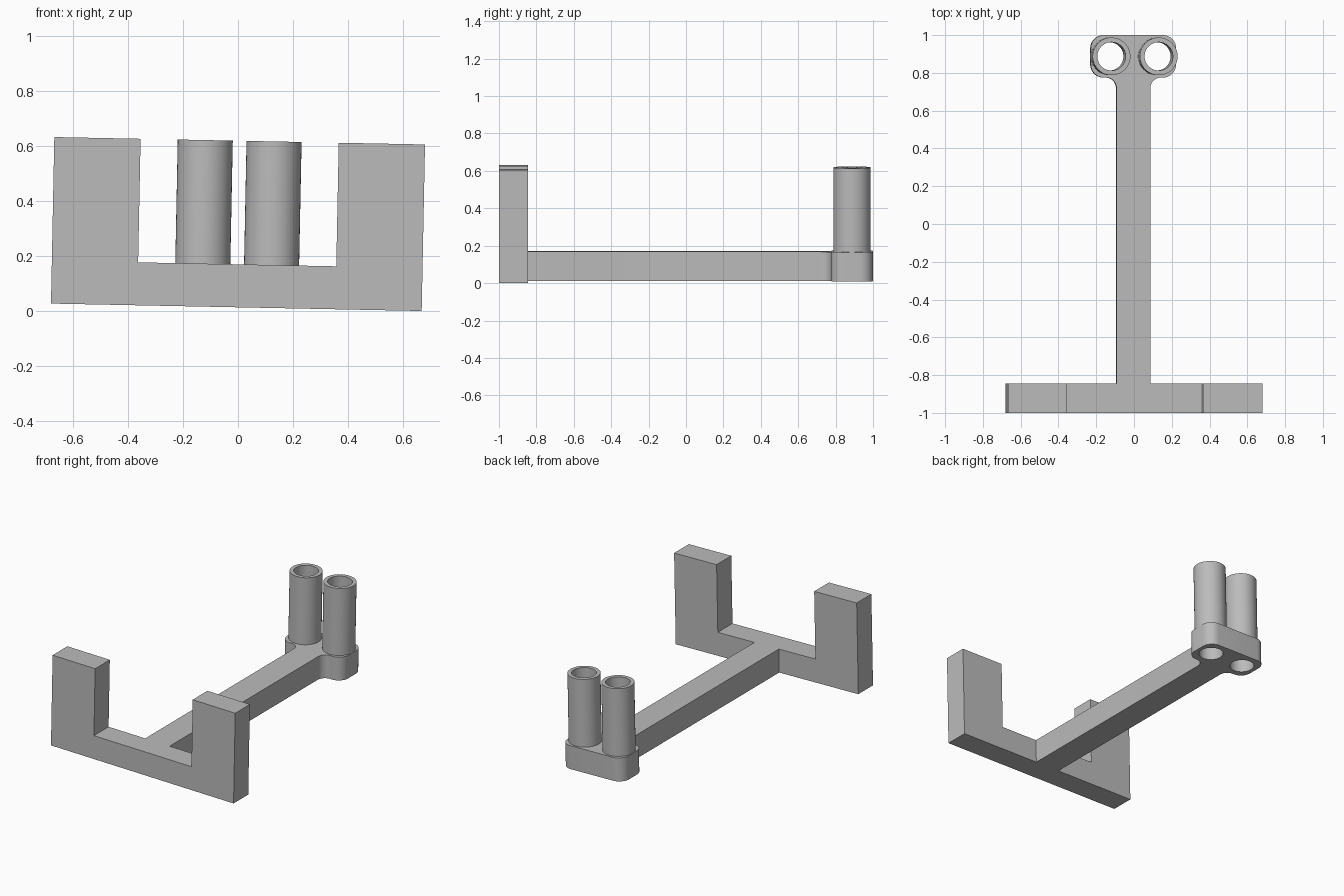
import bpy
import bmesh
from math import cos, sin, radians
from mathutils import Matrix

cube = bpy.data.objects.get("Cube")
if cube:
    bpy.data.objects.remove(cube, do_unlink=True)

grey = bpy.data.materials.new("plain grey")
grey.use_nodes = True
colour = (0.5, 0.5, 0.5, 1)
grey.diffuse_color = colour
grey.node_tree.nodes["Principled BSDF"].inputs["Base Color"].default_value = colour

HEIGHT = 0.605      # arms and tubes
THICK = 0.156       # crossbar, beam and head
HALF_W = 0.6735     # half width of the front frame
TILT = 0.02         # the whole stand leans slightly sideways
LEAN = (Matrix.Translation((-HEIGHT * sin(TILT) / 2, 0, HALF_W * sin(TILT)))
        @ Matrix.Rotation(TILT, 4, 'Y'))


def arc(cx, cy, r, start, end, steps=10):
    angles = [radians(start + (end - start) * i / steps) for i in range(steps + 1)]
    return [(cx + r * cos(a), cy + r * sin(a)) for a in angles]


def circle(cx, cy, r, steps=64):
    return arc(cx, cy, r, 0, 360, steps)[:-1]


def mirrored(half):
    return half + [(-x, y) for x, y in reversed(half)]


def extrude_outline(name, outlines, low, high, place=Matrix()):
    """Fill the outlines (inner ones become holes) and extrude from low to high."""
    curve = bpy.data.curves.new(name, 'CURVE')
    curve.dimensions = '2D'
    curve.fill_mode = 'BOTH'
    curve.extrude = (high - low) / 2
    for points in outlines:
        spline = curve.splines.new('POLY')
        spline.points.add(len(points) - 1)
        for p, (x, y) in zip(spline.points, points):
            p.co = (x, y, 0, 1)
        spline.use_cyclic_u = True
    helper = bpy.data.objects.new(name + " helper", curve)
    bpy.context.collection.objects.link(helper)
    graph = bpy.context.evaluated_depsgraph_get()
    mesh = bpy.data.meshes.new_from_object(helper.evaluated_get(graph))
    bpy.data.objects.remove(helper, do_unlink=True)

    bm = bmesh.new()
    bm.from_mesh(mesh)
    bmesh.ops.remove_doubles(bm, verts=bm.verts, dist=0.0001)
    bmesh.ops.transform(bm, verts=bm.verts,
                        matrix=LEAN @ place @ Matrix.Translation((0, 0, (low + high) / 2)))
    bmesh.ops.recalc_face_normals(bm, faces=bm.faces)
    bm.to_mesh(mesh)
    bm.free()
    mesh.materials.clear()
    mesh.materials.append(grey)

    obj = bpy.data.objects.new(name, mesh)
    bpy.context.collection.objects.link(obj)
    bpy.ops.object.select_all(action='DESELECT')
    obj.select_set(True)
    bpy.context.view_layer.objects.active = obj
    bpy.ops.object.shade_smooth_by_angle(angle=radians(30))
    return obj


# Upright U-shaped frame across the front
frame = mirrored([(HALF_W, 0), (HALF_W, HEIGHT), (0.36, HEIGHT), (0.36, THICK)])
frame = frame[:4] + frame[4:]
extrude_outline("front_frame", [frame], 0.845, 1.0, Matrix.Rotation(radians(90), 4, 'X'))

# Long beam flaring through fillets into the rounded, drilled head
TUBE_X, TUBE_Y, OUTER, BORE = 0.125, 0.8875, 0.1, 0.075
beam = mirrored([(0.09, -0.845)]
                + arc(0.145, 0.72, 0.055, 180, 90)
                + arc(0.156, 0.845, 0.07, -90, 0)
                + arc(0.156, 0.93, 0.07, 0, 90))
holes = [circle(side * TUBE_X, TUBE_Y, BORE) for side in (-1, 1)]
extrude_outline("beam_and_head", [beam] + holes, 0, THICK)

# Two open tubes standing on the head
for name, side in (("right_tube", -1), ("left_tube", 1)):
    rings = [circle(side * TUBE_X, TUBE_Y, r) for r in (OUTER, BORE)]
    extrude_outline(name, rings, THICK, HEIGHT)
